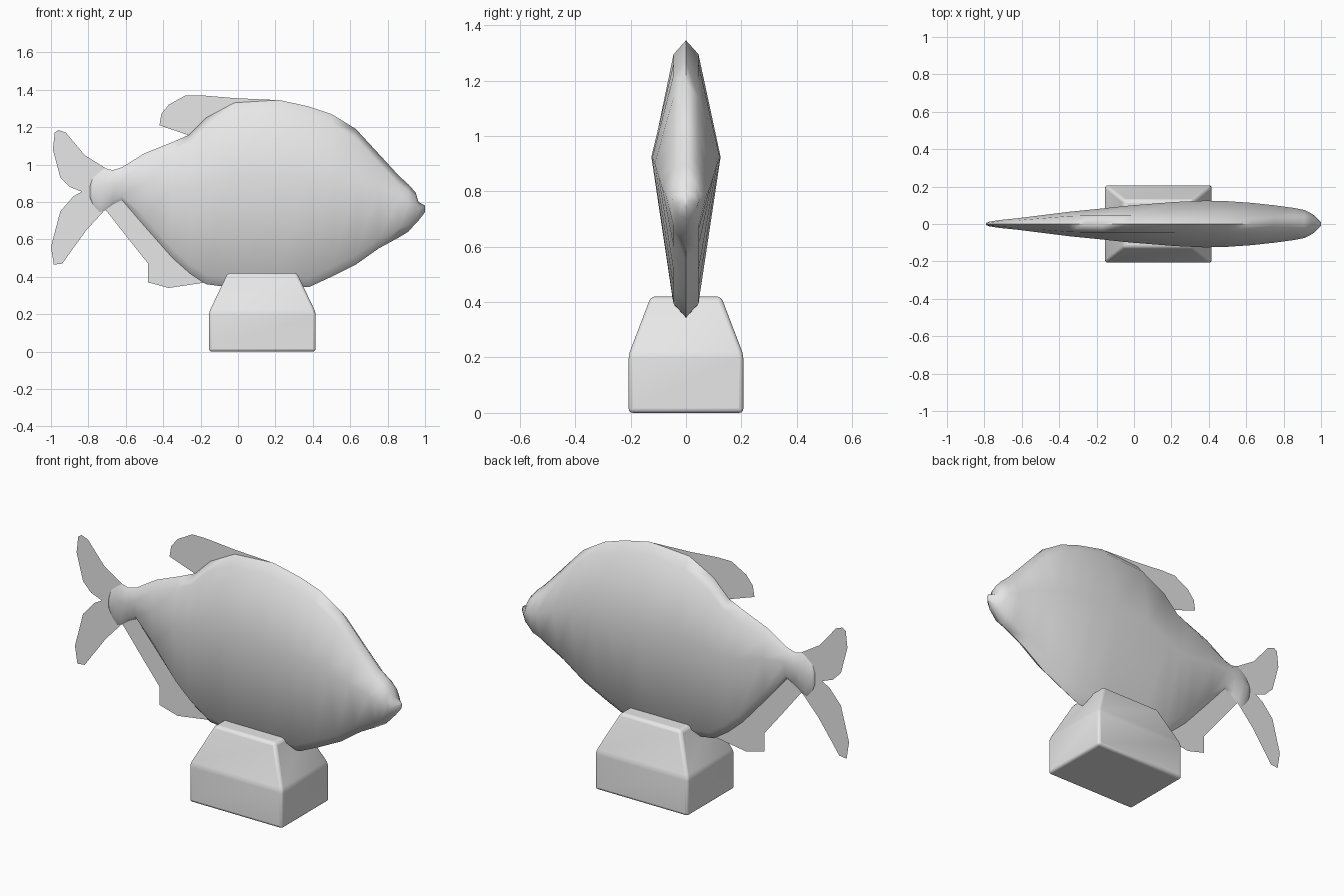
import bpy
import bmesh
from math import radians

cube = bpy.data.objects.get("Cube")
if cube:
    bpy.data.objects.remove(cube, do_unlink=True)

GREY = (0.8, 0.8, 0.8, 1.0)
grey = bpy.data.materials.new("plain grey")
grey.use_nodes = True
grey.diffuse_color = GREY
grey.node_tree.nodes["Principled BSDF"].inputs["Base Color"].default_value = GREY


def add_object(name, bm, smooth_angle=None):
    """Turn a bmesh into a named grey object in the scene."""
    bmesh.ops.recalc_face_normals(bm, faces=bm.faces)
    mesh = bpy.data.meshes.new(name)
    bm.to_mesh(mesh)
    bm.free()
    mesh.materials.append(grey)
    obj = bpy.data.objects.new(name, mesh)
    bpy.context.scene.collection.objects.link(obj)
    if smooth_angle:
        bpy.ops.object.select_all(action='DESELECT')
        obj.select_set(True)
        bpy.context.view_layer.objects.active = obj
        bpy.ops.object.shade_smooth_by_angle(angle=radians(smooth_angle))
    return obj


def loft(sections):
    """Skin a list of equal-length closed sections and cap both ends."""
    bm = bmesh.new()
    rings = [[bm.verts.new(p) for p in section] for section in sections]
    count = len(rings[0])
    for a, b in zip(rings, rings[1:]):
        for i in range(count):
            j = (i + 1) % count
            bm.faces.new((a[i], a[j], b[j], b[i]))
    bm.faces.new(rings[0])
    bm.faces.new(rings[-1])
    return bm


def body_section(x, top, bottom, width):
    """Diamond section with a narrow bevelled back and keel."""
    height = top - bottom
    middle = (top + bottom) / 2 + 0.1 * height
    inset = min(0.05, 0.14 * height)
    rim = min(0.045, 0.65 * width)
    half = [(rim, top - inset), (width, middle), (rim, bottom + inset)]
    outline = [(0, top)] + half + [(0, bottom)] + [(-y, z) for y, z in reversed(half)]
    return [(x, y, z) for y, z in outline]


# Fish body: x, back height, belly height, half width
stations = [
    (-.79, .89, .82, .006), (-.775, .93, .785, .012),
    (-.74, .96, .745, .018), (-.71, .98, .755, .022),
    (-.67, .97, .785, .026), (-.62, .985, .81, .031),
    (-.5, 1.06, .67, .046), (-.35, 1.12, .5, .065),
    (-.26, 1.16, .42, .074), (-.17, 1.25, .36, .083),
    (-.02, 1.33, .34, .099), (.22, 1.345, .34, .118),
    (.38, 1.31, .345, .125), (.5, 1.27, .4, .122),
    (.63, 1.19, .465, .113), (.75, 1.06, .55, .1),
    (.86, .94, .61, .085), (.91, .895, .64, .075),
    (.95, .85, .685, .055), (.965, .8, .7, .045), (1, .78, .745, .008),
]
add_object("fish_body", loft([body_section(*s) for s in stations]), 80)

# Flat fins on the centre plane
fins = {
    "dorsal_fin": [
        (.2, 1.345), (-.02, 1.355), (-.2, 1.37), (-.28, 1.37), (-.31, 1.335),
        (-.37, 1.32), (-.41, 1.27), (-.42, 1.21), (-.26, 1.155), (-.05, 1.2)],
    "upper_tail_fin": [
        (-.7, .975), (-.82, 1.05), (-.92, 1.17), (-.96, 1.185), (-.98, 1.17),
        (-.99, 1.08), (-.95, .93), (-.9, .88), (-.835, .855), (-.75, .86)],
    "lower_tail_fin": [
        (-.75, .86), (-.835, .855), (-.88, .83), (-.95, .75), (-1, .56),
        (-.985, .465), (-.94, .47), (-.89, .54), (-.81, .65), (-.7, .77)],
    "anal_fin": [
        (-.71, .76), (-.6, .62), (-.48, .47), (-.48, .37), (-.37, .34),
        (-.17, .37), (-.2, .45), (-.6, .84)],
}
for name, outline in fins.items():
    bm = bmesh.new()
    bm.faces.new([bm.verts.new((x, 0, z)) for x, z in outline])
    bmesh.ops.triangulate(bm, faces=bm.faces)
    add_object(name, bm)


# Stand: a straight block with a tapered upper part and soft edges
def stand_section(z, half_x, half_y):
    centre = 0.13
    return [(centre + sx * half_x, sy * half_y, z)
            for sx, sy in ((-1, -1), (1, -1), (1, 1), (-1, 1))]


stand = add_object("stand", loft([
    stand_section(0, .285, .207),
    stand_section(.21, .285, .207),
    stand_section(.42, .185, .127)]), 40)
bevel = stand.modifiers.new("soft edges", 'BEVEL')
bevel.width = 0.015
bevel.segments = 3
bevel.limit_method = 'ANGLE'
bevel.angle_limit = radians(15)
